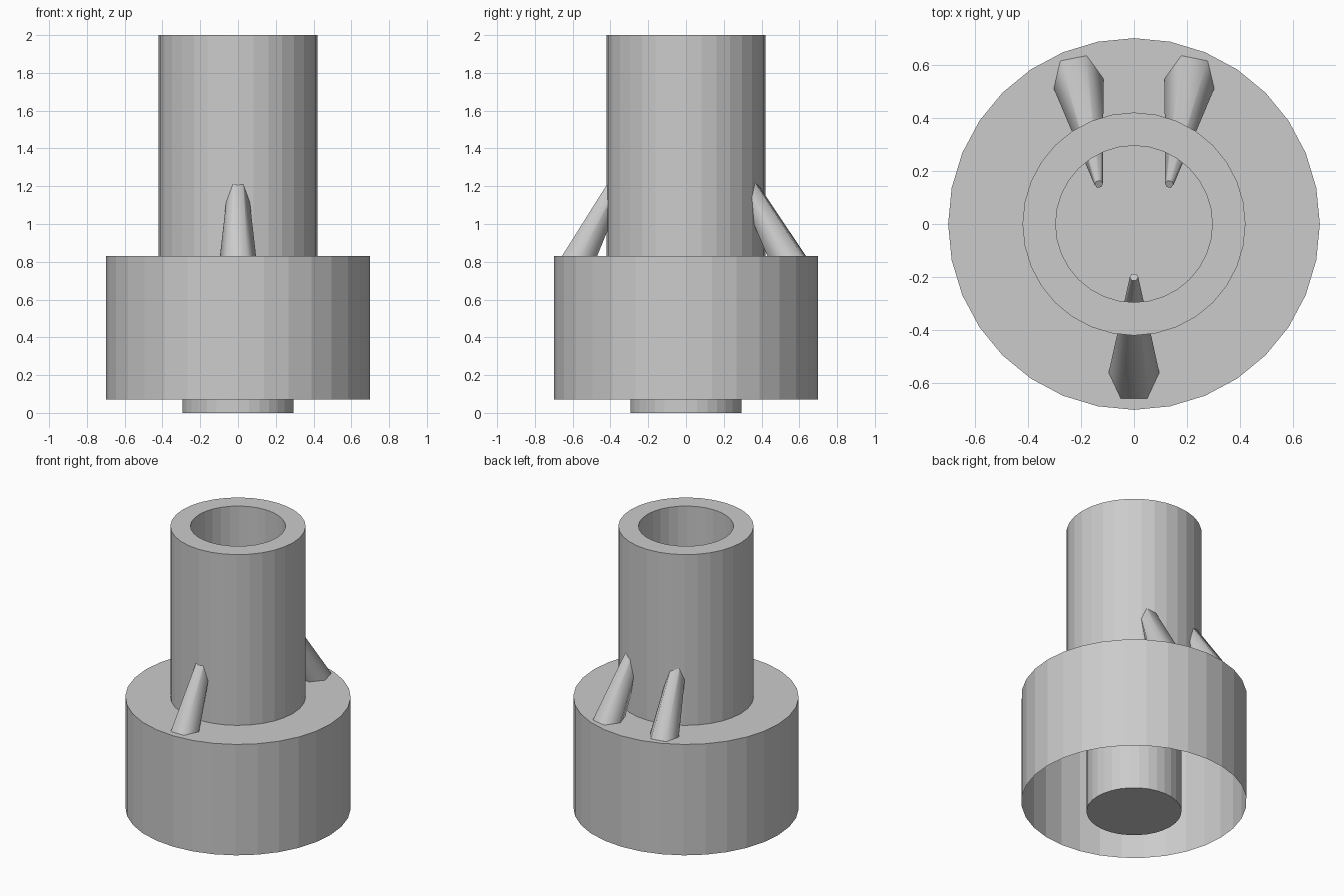
import bpy
from math import sin, cos, tau
from mathutils import Vector

if "Cube" in bpy.data.objects:
    bpy.data.objects.remove(bpy.data.objects["Cube"])

SIDES = 32


def add_mesh(name, verts, faces):
    mesh = bpy.data.meshes.new(name)
    mesh.from_pydata(verts, [], faces)
    mesh.update()
    obj = bpy.data.objects.new(name, mesh)
    bpy.context.collection.objects.link(obj)
    return obj


def bridge(rings, n):
    """Quads joining consecutive rings of n points."""
    return [(a * n + i, a * n + (i + 1) % n, (a + 1) * n + (i + 1) % n, (a + 1) * n + i)
            for a in range(rings - 1) for i in range(n)]


def lathe(name, profile):
    """Turn an (r, z) profile about z and close its last ring."""
    verts = [(r * cos(tau * i / SIDES), r * sin(tau * i / SIDES), z)
             for r, z in profile for i in range(SIDES)]
    faces = bridge(len(profile), SIDES)
    last = (len(profile) - 1) * SIDES
    faces.append(tuple(range(last, last + SIDES)))
    return add_mesh(name, verts, faces)


def rib(name, base, tip, r_base=0.1, r_tip=0.016, n=6):
    """Slanted tapering strut with a flat side facing outward."""
    base, tip = Vector(base), Vector(tip)
    axis = (tip - base).normalized()
    side = axis.cross(Vector((0, 0, 1))).normalized()
    up = axis.cross(side)
    verts = [c + r * (cos(tau * i / n) * side + sin(tau * i / n) * up)
             for c, r in ((base, r_base), (tip, r_tip)) for i in range(n)]
    faces = bridge(2, n) + [tuple(reversed(range(n))), tuple(range(n, 2 * n))]
    obj = add_mesh(name, verts, faces)
    # smooth sides, flat end caps
    for poly in obj.data.polygons:
        poly.use_smooth = len(poly.vertices) == 4
    obj.data.set_sharp_from_angle(angle=1.15)
    return obj


# Open skirt, shoulder, neck, bore and closed lower spigot in one turned shell
lathe("skirted_tube", [(0.7, 0.07), (0.7, 0.83), (0.42, 0.83), (0.42, 2.0),
                       (0.295, 2.0), (0.295, 0.0)])

# Slanted ribs bracing the neck and running into the bore
rib("front_rib", (0, -0.58, 0.79), (0, -0.2, 1.53))
for label, s in (("left", -1), ("right", 1)):
    rib("back_rib_" + label, (s * 0.213, 0.55, 0.79), (s * 0.133, 0.15, 1.53))
